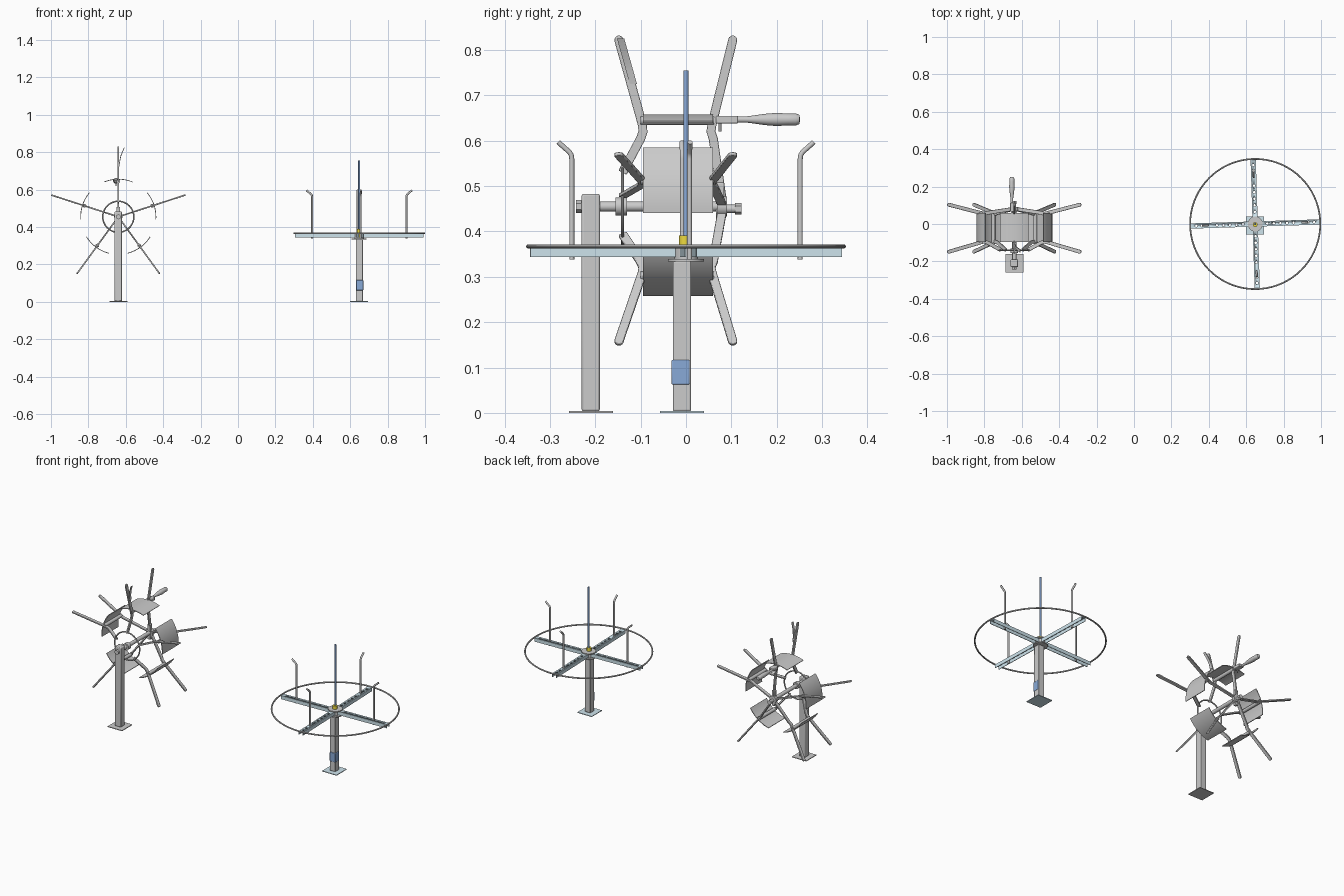
import bpy, bmesh
from math import sin, cos, pi, radians
from mathutils import Vector, Matrix

if "Cube" in bpy.data.objects:
    bpy.data.objects.remove(bpy.data.objects["Cube"])

def mat(name, rgb):
    m = bpy.data.materials.new(name)
    m.diffuse_color = (*rgb, 1)
    m.use_nodes = True
    m.node_tree.nodes["Principled BSDF"].inputs["Base Color"].default_value = m.diffuse_color
    return m

PALE = mat("pale_blue", (0.62, 0.78, 0.85))
BLUE = mat("blue", (0.25, 0.4, 0.68))
YELLOW = mat("yellow", (0.85, 0.7, 0.05))

def finish(o, name, m=None, bevel=0, smooth=True):
    o.name = name
    if m:
        o.data.materials.append(m)
    if bevel:
        b = o.modifiers.new("bevel", "BEVEL")
        b.width, b.segments, b.limit_method = bevel, 2, "ANGLE"
    if smooth:
        bpy.ops.object.select_all(action="DESELECT")
        o.select_set(True)
        bpy.context.view_layer.objects.active = o
        bpy.ops.object.shade_smooth_by_angle(angle=radians(35))
    return o

def from_bm(bm, name, m=None, bevel=0):
    bmesh.ops.recalc_face_normals(bm, faces=bm.faces)
    me = bpy.data.meshes.new(name)
    bm.to_mesh(me)
    bm.free()
    o = bpy.data.objects.new(name, me)
    bpy.context.collection.objects.link(o)
    return finish(o, name, m, bevel)

def box(name, lo, hi, m=None, bevel=0):
    lo, hi = Vector(lo), Vector(hi)
    bm = bmesh.new()
    bmesh.ops.create_cube(bm, size=1, matrix=Matrix.Translation((lo + hi) / 2) @ Matrix.Diagonal((*(hi - lo), 1)))
    return from_bm(bm, name, m, bevel)

def cyl(name, a, b, r, m=None, n=32, bevel=0):
    a, b = Vector(a), Vector(b)
    rot = (b - a).to_track_quat("Z", "Y").to_matrix().to_4x4()
    bm = bmesh.new()
    bmesh.ops.create_cone(bm, cap_ends=True, segments=n, radius1=r, radius2=r, depth=(b - a).length,
                          matrix=Matrix.Translation((a + b) / 2) @ rot)
    return from_bm(bm, name, m, bevel)

def extrude(name, pts, vec, m=None, bevel=0):
    # closed outline pushed along a vector
    bm = bmesh.new()
    f = bm.faces.new([bm.verts.new(p) for p in pts])
    ext = bmesh.ops.extrude_face_region(bm, geom=[f])["geom"]
    bmesh.ops.translate(bm, vec=vec, verts=[v for v in ext if isinstance(v, bmesh.types.BMVert)])
    return from_bm(bm, name, m, bevel)

def tube(name, pts, r, m=None):
    c = bpy.data.curves.new(name, "CURVE")
    c.dimensions, c.bevel_depth, c.bevel_resolution, c.use_fill_caps = "3D", r, 4, True
    s = c.splines.new("POLY")
    s.points.add(len(pts) - 1)
    for p, q in zip(s.points, pts):
        p.co = (*q, 1)
    o = bpy.data.objects.new(name, c)
    bpy.context.collection.objects.link(o)
    bpy.ops.object.select_all(action="DESELECT")
    o.select_set(True)
    bpy.context.view_layer.objects.active = o
    bpy.ops.object.convert(target="MESH")
    return finish(bpy.context.object, name, m)

def torus(name, loc, R, r, rot=(0, 0, 0)):
    bpy.ops.mesh.primitive_torus_add(location=loc, rotation=rot, major_radius=R, minor_radius=r,
                                     major_segments=72, minor_segments=10)
    return finish(bpy.context.object, name)

# ---------- upright reel ----------
RX, RZ = -0.64, 0.455
box("reel_base", (RX - .048, -.258, 0), (RX + .048, -.161, .004))
box("reel_post", (RX - .02, -.23, .004), (RX + .02, -.19, .483), bevel=.004)
cyl("reel_axle", (RX, -.19, RZ), (RX, .085, RZ), .011)
cyl("axle_nut_front", (RX, -.242, RZ), (RX, -.23, RZ), .014, n=6)
cyl("axle_bolt_back", (RX, .085, RZ - .005), (RX, .11, RZ - .005), .009)
cyl("axle_nut_back", (RX, .108, RZ - .005), (RX, .122, RZ - .005), .013, n=6)
cyl("hub_front", (RX, -.155, RZ), (RX, -.13, RZ), .02)
cyl("hub_back", (RX, .07, RZ), (RX, .09, RZ), .022)
box("axle_catch", (RX - .01, .066, .415), (RX + .01, .084, .508), bevel=.003)
torus("reel_ring", (RX, -.14, RZ), .083, .004, (pi / 2, 0, 0))

def bar(name, ang, path, w=.01, t=.008):
    # flat bent bar in the (y, radius) plane with a rounded tip
    u, tan = Vector((cos(ang), 0, sin(ang))), Vector((-sin(ang), 0, cos(ang)))
    pts = [Vector(p) for p in path]
    left, right = [], []
    for i, p in enumerate(pts):
        d = (pts[min(i + 1, len(pts) - 1)] - pts[max(i - 1, 0)]).normalized()
        n = Vector((-d.y, d.x)) * w
        left.append(p + n)
        right.append(p - n)
    cap = [pts[-1] + n * cos(a) + d * w * sin(a) for a in (pi * k / 8 for k in range(1, 8))]
    out = left + cap + right[::-1]
    o = Vector((RX, 0, RZ)) - tan * t / 2
    return extrude(name, [o + u * q.y + Vector((0, q.x, 0)) for q in out], tan * t, bevel=.0015)

for k in range(5):
    a = pi / 2 + k * 2 * pi / 5
    u = Vector((cos(a), 0, sin(a)))
    c = Vector((RX, 0, RZ))
    bar(f"front_spoke_{k}", a, [(-.14, .075), (-.1, .15), (-.095, .165), (-.096, .18), (-.148, .367)])
    bar(f"back_spoke_{k}", a, [(.08, .012), (.06, .15), (.055, .165), (.057, .18), (.103, .367)])
    # cross rod and curved winding plate
    cyl(f"cross_rod_{k}", c + u * .19 + Vector((0, -.1, 0)), c + u * .19 + Vector((0, .062, 0)), .01, n=20)
    arc = [a + radians(22) * (i / 8 - 1) for i in range(17)]
    ring = [(.203, q) for q in arc] + [(.199, q) for q in reversed(arc)]
    extrude(f"winding_plate_{k}", [(RX + r * cos(q), -.095, RZ + r * sin(q)) for r, q in ring], (0, .155, 0))

# curved retaining clip on the top front spoke
prof = [(.002, .27), (.006, .30), (.013, .33), (.03, .37)]
prof += [(x + .004, z) for x, z in reversed(prof)]
extrude("retaining_clip", [(RX + x, -.152 + (.37 - z) * .28, RZ + z) for x, z in prof], (0, .016, 0))

# crank handle
HX, HZ = RX - .013, .647
cyl("crank_stem", (HX, .05, HZ), (HX, .14, HZ), .005, n=16)
box("crank_block", (HX - .009, .066, HZ - .009), (HX + .022, .115, HZ + .008), bevel=.003)
cyl("crank_pin", (HX, .075, HZ - .027), (HX, .075, HZ), .003, n=12)
bm = bmesh.new()
prof = [(0, .115), (.007, .115), (.007, .135), (.009, .15), (.0125, .175), (.0145, .2), (.013, .225),
        (.0135, .242), (.01, .25), (0, .252)]
vs = [bm.verts.new((HX + r, y, HZ)) for r, y in prof]
es = [bm.edges.new(p) for p in zip(vs, vs[1:])]
bmesh.ops.spin(bm, geom=vs + es, cent=(HX, 0, HZ), axis=(0, 1, 0), angle=2 * pi, steps=24)
bmesh.ops.remove_doubles(bm, verts=bm.verts, dist=1e-5)
from_bm(bm, "crank_grip")

# ---------- turntable ----------
TX = .648
box("turntable_base", (TX - .048, -.057, 0), (TX + .048, .04, .004), PALE)
box("turntable_post", (TX - .018, -.029, .004), (TX + .02, .011, .335), bevel=.003)
box("post_band", (TX - .016, -.032, .062), (TX + .022, .008, .117), BLUE, bevel=.003)
cyl("post_socket", (TX, -.001, .295), (TX, -.001, .335), .011)
cyl("hub_lower_plate", (TX, 0, .334), (TX, 0, .339), .04)
cyl("hub_core", (TX, 0, .339), (TX, 0, .366), .026)
cyl("hub_upper_plate", (TX, 0, .365), (TX, 0, .371), .04)
cyl("hub_bush", (TX, -.003, .345), (TX, -.003, .391), .0125, YELLOW)
box("bush_front", (TX - .01, -.031, .345), (TX + .01, -.02, .365), YELLOW)
cyl("spindle", (TX, 0, .34), (TX, 0, .755), .0055, BLUE)
torus("outer_ring", (TX, 0, .367), .348, .0045)

# perforated channel arms with bent uprights
U = [(-.014, .344), (-.014, .365), (.014, .365), (.014, .344), (.011, .344), (.011, .362), (-.011, .362), (-.011, .344)]
for k in range(4):
    a = k * pi / 2 + radians(1.8)
    M = Matrix.Translation((TX, 0, 0)) @ Matrix.Rotation(a, 4, "Z")
    at = lambda x, y, z: M @ Vector((x, y, z))
    arm = extrude(f"arm_{k}", [at(.024, y, z) for y, z in U], at(.344, 0, 0) - at(.024, 0, 0), PALE)
    bm = bmesh.new()
    for x in (.065, .1, .135, .17, .205, .285, .315):
        bmesh.ops.create_cone(bm, cap_ends=True, segments=16, radius1=.0065, radius2=.0065, depth=.03,
                              matrix=M @ Matrix.Translation((x, 0, .365)))
    cut = from_bm(bm, f"arm_hole_cutter_{k}")
    cut.hide_render = True
    cut.hide_set(True)
    b = arm.modifiers.new("holes", "BOOLEAN")
    b.object, b.operation, b.solver = cut, "DIFFERENCE", "EXACT"
    tube(f"upright_{k}", [at(x, 0, z) for x, z in
                          ((.252, .338), (.252, .56), (.253, .568), (.257, .575), (.282, .597))], .0055)
